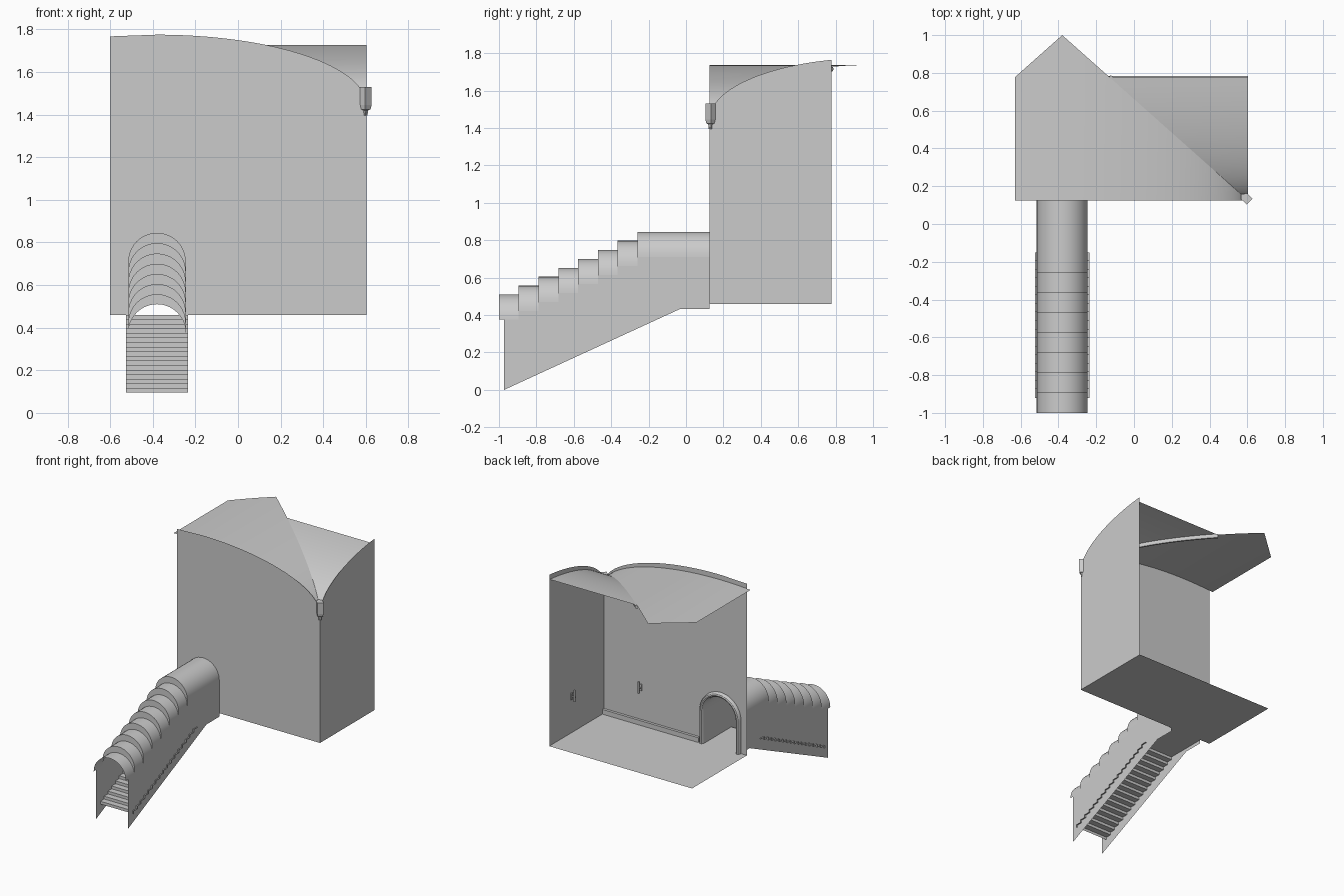
import bpy, bmesh
from math import sin, cos, pi, sqrt, acos
from mathutils import Vector, Matrix

if "Cube" in bpy.data.objects:
    bpy.data.objects.remove(bpy.data.objects["Cube"])

CX, CY = -0.38, 1.0          # centre of the vaulted bay
X1, Y0, YB = 0.603, 0.125, 0.778   # right wall, front wall, back edge
AX, AY = X1 - CX, CY - Y0    # vault half spans
FLOOR, R = 0.46, 0.135       # floor height, tunnel radius


def mesh(name, verts, faces, smooth=True):
    me = bpy.data.meshes.new(name)
    me.from_pydata([tuple(v) for v in verts], [], faces)
    ob = bpy.data.objects.new(name, me)
    bpy.context.collection.objects.link(ob)
    if smooth:
        bpy.ops.object.select_all(action='DESELECT')
        ob.select_set(True)
        bpy.context.view_layer.objects.active = ob
        bpy.ops.object.shade_smooth_by_angle(angle=0.6)
    return ob


def loft(name, rings, closed=False, caps=False, smooth=True):
    n = len(rings[0])
    verts = [v for r in rings for v in r]
    faces = []
    for i in range(len(rings) - 1):
        for j in range(n if closed else n - 1):
            k = (j + 1) % n
            faces.append((i*n + j, i*n + k, (i+1)*n + k, (i+1)*n + j))
    if caps:
        faces += [tuple(range(n))[::-1], tuple(range((len(rings)-1)*n, len(rings)*n))]
    return mesh(name, verts, faces, smooth)


def polygon(name, pts):
    return mesh(name, pts, [tuple(range(len(pts)))], False)


def box(name, centre, size, turn=0.0):
    bm = bmesh.new()
    bmesh.ops.create_cube(bm, size=1, matrix=Matrix.Translation(centre)
                          @ Matrix.Rotation(turn, 4, 'Z') @ Matrix.Diagonal((*size, 1)))
    me = bpy.data.meshes.new(name)
    bm.to_mesh(me)
    bm.free()
    ob = bpy.data.objects.new(name, me)
    bpy.context.collection.objects.link(ob)
    return ob


def rise(u, crown, b):
    # elliptical vault height at fraction u of the half span
    return crown - b + b * sqrt(max(0, 1 - u*u))


def door_arc(z, r=R, n=20):
    return [(CX - r*cos(pi*i/n), z + r*sin(pi*i/n)) for i in range(n + 1)]


N = 32
SPRING = 0.845 - R

# front wall with the door opening cut into its outline
us = [cos(pi*i/2/N) for i in range(N + 1)]
pts = [(-0.6, FLOOR), (CX - R, FLOOR)] + door_arc(SPRING)
pts += [(CX + R, FLOOR), (X1, FLOOR)]
pts += [(CX + AX*u, rise(u, 1.775, 0.33)) for u in us] + [(-0.6, 1.767)]
polygon("front_wall", [(x, Y0, z) for x, z in pts])

# right wall
u_back = (CY - YB) / AY
vs = [cos(acos(u_back) * i / N) for i in range(N + 1)]
pts = [(YB, FLOOR), (Y0, FLOOR)] + [(CY - AY*u, rise(u, 1.775, 0.33)) for u in vs]
polygon("right_wall", [(X1, y, z) for y, z in pts])

# floor
polygon("floor", [(-0.6, Y0, FLOOR), (X1, Y0, FLOOR), (X1, YB + 0.006, FLOOR), (-0.6, YB + 0.006, FLOOR)])

# groin vault: front web and right web meet on the diagonal
fus = us + [-0.08, -0.16, -0.25/AX]
loft("vault_front_web", [[(CX + AX*u, Y0, rise(u, 1.737, 0.3)),
                          (CX + AX*u, CY - AY*abs(u), rise(u, 1.737, 0.3))] for u in fus])
loft("vault_right_web", [[(CX + AX*u, CY - AY*u, rise(u, 1.737, 0.3)),
                          (X1, CY - AY*u, rise(u, 1.737, 0.3))] for u in vs])

# diagonal rib under the groin
side = Vector((AY, AX, 0)).normalized() * 0.012
inward = Vector((-AX, AY, 0)).normalized()
rings = []
for i in range(N + 1):
    th = 0.02 + (acos(u_back) - 0.02) * i / N
    p = Vector((CX + AX*cos(th), CY - AY*cos(th), 1.437 + 0.3*sin(th)))
    nrm = (inward*0.3*cos(th) - Vector((0, 0, 1.31*sin(th)))).normalized() * 0.026
    rings.append([p - side, p - side + nrm*0.6, p - side*0.5 + nrm,
                  p + side*0.5 + nrm, p + side + nrm*0.6, p + side])
loft("diagonal_rib", rings, True, True)

# corbel carrying the rib in the corner
rings = []
for z, s in ((1.395, 0.4), (1.42, 0.5), (1.425, 0.85), (1.445, 1), (1.53, 1)):
    rings.append([(0.595 + a*s, 0.133 + b*s, z) for a, b in
                  ((0.002, -0.029), (0.032, 0.0), (0.004, 0.028), (-0.028, 0.026), (-0.028, -0.002))])
loft("corbel", rings, True, True, False)

# rounded door frame on the inside of the front wall
rings = []
path = [(CX, FLOOR, -1, 0)] + [(CX, SPRING, -cos(pi*i/20), sin(pi*i/20)) for i in range(21)] + [(CX, FLOOR, 1, 0)]
for x, z, nx, nz in path:
    rings.append([(x + nx*(R + 0.018 - 0.018*cos(pi*k/6)), Y0 + 0.028*sin(pi*k/6),
                   z + nz*(R + 0.018 - 0.018*cos(pi*k/6))) for k in range(7)])
loft("door_frame", rings)

# skirting board
box("skirting", ((X1 - 0.205)/2, Y0 + 0.01, FLOOR + 0.018), (X1 + 0.205, 0.02, 0.036))

# small wall brackets: upright, arm and cup
for tag, o, d in (("front", Vector((0.29, Y0, 0.74)), Vector((0, 1, 0))),
                  ("right", Vector((X1, 0.52, 0.74)), Vector((-1, 0, 0)))):
    def size(along, across, h):
        return (abs(d.x)*along + abs(d.y)*across, abs(d.y)*along + abs(d.x)*across, h)
    box("bracket_plate_" + tag, o + d*0.004, size(0.008, 0.018, 0.05))
    box("bracket_arm_" + tag, o + d*0.018, size(0.036, 0.008, 0.008))
    box("bracket_upright_" + tag, o + d*0.03 + Vector((0, 0, 0.01)), size(0.01, 0.01, 0.09))

# stepped barrel roof over the stair
edges = [-1.0 + 0.1057*i for i in range(8)] + [Y0]
tops = [0.51, 0.557, 0.605, 0.652, 0.70, 0.748, 0.797, 0.845]
stations = []
for i, t in enumerate(tops):
    stations += [(edges[i], t - R), (edges[i + 1], t - R)]
loft("stair_roof", [[(x, y, z) for x, z in door_arc(s)] for y, s in stations])

# side walls of the stair passage
prof = [(Y0, 0.433), (-0.03, 0.433), (-0.972, 0.0), (-0.972, stations[0][1])] + stations[1:]
for tag, x in (("left", CX - R), ("right", CX + R)):
    polygon("stair_wall_" + tag, [(x, y, z) for y, z in prof])

# stair treads and risers as one folded sheet, with a landing
steps = 17
dy, dz = 0.77/steps, (FLOOR - 0.095)/steps
fold = []
for i in range(steps):
    fold += [(-0.92 + dy*i, 0.095 + dz*i), (-0.92 + dy*i, 0.095 + dz*(i + 1))]
fold.append((-0.15, FLOOR))
W = 0.145
loft("stair_steps", [[(CX - W, y, z), (CX + W, y, z)] for y, z in fold], smooth=False)
polygon("landing", [(CX - R, -0.15, FLOOR), (CX + R, -0.15, FLOOR), (CX + R, Y0, FLOOR), (CX - R, Y0, FLOOR)])
